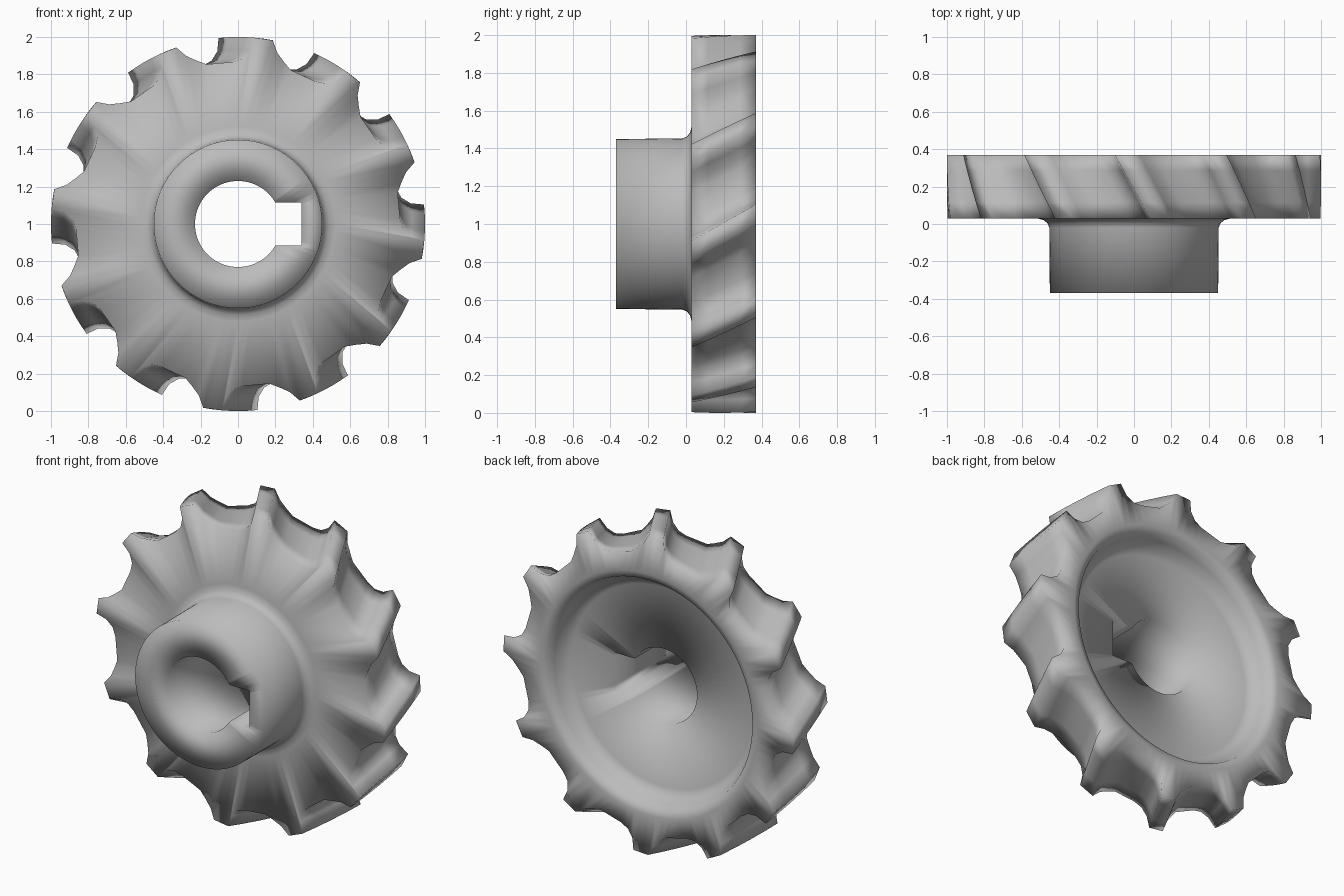
import bpy, bmesh
from math import radians, cos, sin

cube = bpy.data.objects.get("Cube")
if cube:
    bpy.data.objects.remove(cube)

TEETH, PER = 12, 8
COLS = TEETH * PER
STEP = 360 / COLS
Y_FRONT, Y_BACK = 0.03, 0.37
TWIST_FRONT, TWIST_BACK = -6.0, 5.0

# One tooth: angle offset from its centre line, radius
TOOTH = [(-11, .87), (-8, .9), (-5, .94), (-2.85, 1.0),
         (2.85, 1.0), (3.7, .93), (6, .885), (9.5, .867)]


def polar(r, deg, y):
    return (r * cos(radians(deg)), y, 1 + r * sin(radians(deg)))


def circle_ring(r, y):
    return [polar(r, i * STEP, y) for i in range(COLS)]


def tooth_ring(y):
    t = (y - Y_FRONT) / (Y_BACK - Y_FRONT)
    twist = TWIST_FRONT + t * (TWIST_BACK - TWIST_FRONT)
    ring = []
    for i in range(COLS):
        m, k = divmod(i - PER // 2, PER)
        off, r = TOOTH[k]
        centre = (m * PER + PER - 0.5) * STEP
        ring.append(polar(r, centre + off + twist, y))
    return ring


def bore_ring(y, r=0.23, key_x=0.34):
    # Round bore with a square keyway on the +x side
    half = r * 0.5
    ring = circle_ring(r, y)
    for k in range(-7, 8):
        a, s = abs(k), (1 if k > 0 else -1)
        if a <= 5:
            ring[k] = (key_x, y, 1 + half * k / 5)
        else:
            ring[k] = (key_x - (a - 5) * 0.047, y, 1 + s * half)
    return ring


# Rings run from the bore mouth over the hub, teeth and dished back
hub = [(.45, -.37), (.453, -.02), (.463, .005), (.485, .022), (.52, Y_FRONT)]
dish = [(.75, Y_BACK), (.71, .36), (.69, .31), (.66, .26), (.62, .235)]
rings = [bore_ring(-.37)]
rings += [circle_ring(r, y) for r, y in hub]
rings += [tooth_ring(Y_FRONT + (Y_BACK - Y_FRONT) * j / 4) for j in range(5)]
rings += [circle_ring(r, y) for r, y in dish]
rings += [bore_ring(.22)]

bm = bmesh.new()
verts = [[bm.verts.new(p) for p in ring] for ring in rings]
for a, b in zip(verts, verts[1:] + verts[:1]):
    for i in range(COLS):
        j = (i + 1) % COLS
        bm.faces.new((a[i], a[j], b[j], b[i])).smooth = True

# Crisp keyway corners
for c in (-8, -5, 5, 8):
    edge = bm.edges.get((verts[0][c], verts[-1][c]))
    if edge:
        edge.smooth = False
bmesh.ops.recalc_face_normals(bm, faces=bm.faces)

mesh = bpy.data.meshes.new("helical_gear")
bm.to_mesh(mesh)
bm.free()
gear = bpy.data.objects.new("helical_gear", mesh)
bpy.context.collection.objects.link(gear)

# Plain grey metal
grey = bpy.data.materials.new("grey")
grey.use_nodes = True
colour = (0.5, 0.5, 0.5, 1)
grey.diffuse_color = colour
grey.node_tree.nodes["Principled BSDF"].inputs["Base Color"].default_value = colour
mesh.materials.append(grey)
